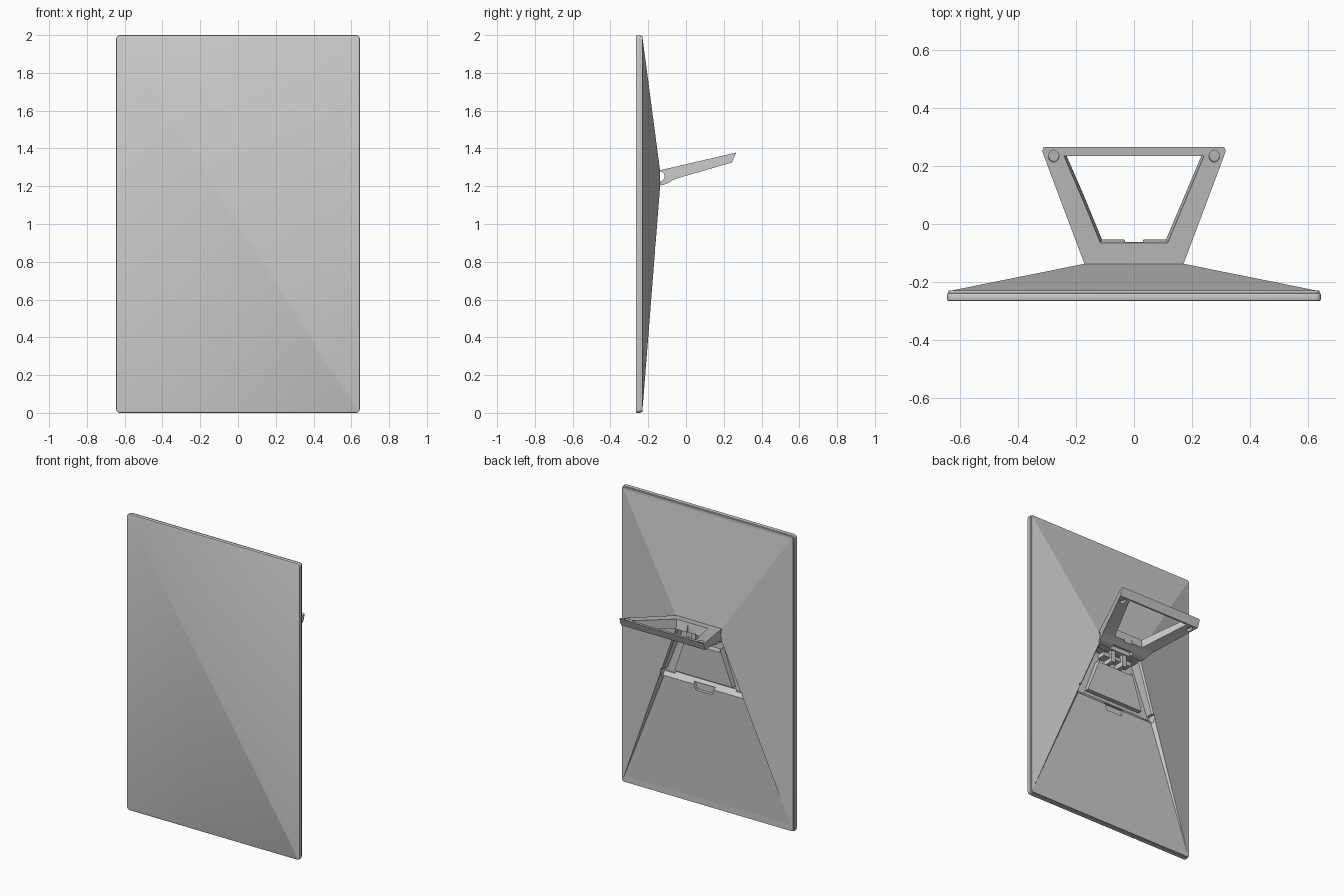
import bpy, bmesh, math

if "Cube" in bpy.data.objects:
    bpy.data.objects.remove(bpy.data.objects["Cube"])


def mesh_object(name, verts, faces):
    me = bpy.data.meshes.new(name)
    me.from_pydata(verts, [], faces)
    bm = bmesh.new()
    bm.from_mesh(me)
    bmesh.ops.recalc_face_normals(bm, faces=bm.faces)
    bm.to_mesh(me)
    bm.free()
    ob = bpy.data.objects.new(name, me)
    bpy.context.collection.objects.link(ob)
    return ob


def loft(name, a, b):
    """Solid between two matching rings of 3D points."""
    n = len(a)
    faces = [list(range(n)), list(range(n, 2 * n))]
    faces += [(i, (i + 1) % n, n + (i + 1) % n, n + i) for i in range(n)]
    return mesh_object(name, list(a) + list(b), faces)


def box(name, x0, x1, y0, y1, z0, z1):
    ring = [(x0, z0), (x1, z0), (x1, z1), (x0, z1)]
    return loft(name, [(x, y0, z) for x, z in ring], [(x, y1, z) for x, z in ring])


def apply_mod(ob, kind, **settings):
    mod = ob.modifiers.new(kind.title(), kind)
    for key, val in settings.items():
        setattr(mod, key, val)
    bpy.context.view_layer.objects.active = ob
    bpy.ops.object.modifier_apply(modifier=mod.name)


def boolean(ob, cutter, op='DIFFERENCE'):
    cutter.hide_render = True
    apply_mod(ob, 'BOOLEAN', operation=op, object=cutter, solver='EXACT')
    bpy.data.objects.remove(cutter)


def rounded_slab(name, half, z0, z1, y0, y1, r, bevel):
    """Upright plate with rounded corners and softened edges."""
    ring = []
    corners = [(half - r, z1 - r, 0), (r - half, z1 - r, 90),
               (r - half, z0 + r, 180), (half - r, z0 + r, 270)]
    for cx, cz, start in corners:
        for k in range(5):
            t = math.radians(start + 22.5 * k)
            ring.append((cx + r * math.cos(t), cz + r * math.sin(t)))
    ob = loft(name, [(x, y0, z) for x, z in ring], [(x, y1, z) for x, z in ring])
    if bevel:
        apply_mod(ob, 'BEVEL', width=bevel, segments=2, limit_method='ANGLE',
                  angle_limit=math.radians(50))
    return ob


# Screen slab and thin rim behind it
rounded_slab("screen_panel", 0.645, 0, 2, -0.265, -0.238, 0.02, 0.005)
rounded_slab("rear_rim", 0.639, 0.006, 1.994, -0.24, -0.229, 0.016, 0)

# Faceted back shell: pyramid-like, lower face sunk between its two hips
RIDGE, LOW, HIGH = -0.137, 1.2, 1.28
pts = []
for s in (-1, 1):
    pts += [(s * 0.637, -0.231, 0.008), (s * 0.637, -0.231, 1.992),
            (s * 0.17, RIDGE, HIGH), (s * 0.17, RIDGE, LOW), (s * 0.14, -0.17, LOW)]
shell = mesh_object("back_shell", pts, [
    (0, 1, 6, 5), (1, 2, 7, 6), (2, 3, 8, 7), (3, 4, 9, 8), (4, 0, 5, 9),
    (0, 1, 2, 3), (5, 6, 7, 8), (0, 3, 4), (5, 8, 9)])


def hip(z):
    return 0.16 + 0.396 * (LOW - z)


# Channel in the shell that the folded stand drops into
def channel(ring):
    boolean(shell, loft("channel_cutter", [(x, -0.218, z) for x, z in ring],
                        [(x, 0.0, z) for x, z in ring]))


for s in (-1, 1):
    channel([(s * hip(1.195), 1.195), (s * (hip(1.195) - 0.06), 1.195),
             (s * (hip(0.85) - 0.07), 0.85), (s * hip(0.85), 0.85)])
boolean(shell, box("pocket_cutter", -0.13, 0.13, -0.219, 0, 1.10, 1.194))
# sloped foot rest at the bottom of the channel, with a finger scoop
foot = [(-0.217, 0.88), (-0.217, 0.86), (-0.188, 0.825), (0, 0.825), (0, 0.88)]
boolean(shell, loft("foot_cutter", [(-0.305, y, z) for y, z in foot],
                    [(0.305, y, z) for y, z in foot]))
scoop = [(-0.08, 0.84), (-0.06, 0.79), (0.06, 0.79), (0.08, 0.84)]
boolean(shell, loft("scoop_cutter", [(x, -0.212, z) for x, z in scoop],
                    [(x, 0, z) for x, z in scoop]))

# Hinge hardware inside the pocket
for s, side in ((-1, "left"), (1, "right")):
    x0, x1 = sorted((s * 0.03, s * 0.06))
    box("hinge_arm_" + side, x0, x1, -0.222, -0.145, 1.12, 1.21)
    x0, x1 = sorted((s * 0.06, s * 0.11))
    box("hinge_lug_" + side, x0, x1, -0.222, -0.16, 1.15, 1.18)
box("hinge_crossbar", -0.03, 0.03, -0.222, -0.165, 1.155, 1.18)

# Fold-out stand: side profile with a round hinge hollow
profile = [(-0.14, 1.204), (-0.118, 1.207), (-0.095, 1.217), (-0.072, 1.231),
           (-0.05, 1.241), (0.243, 1.325), (0.265, 1.378), (-0.14, 1.284)]
for k in range(9):
    t = math.radians(90 - 22.5 * k)
    profile.append((-0.138 + 0.025 * math.cos(t), 1.252 + 0.027 * math.sin(t)))
stand = loft("fold_out_stand", [(-0.4, y, z) for y, z in profile],
             [(0.4, y, z) for y, z in profile])

# trapezoid outline seen from above, rounded outer corners
half = [(0.168, -0.145), (0.312, 0.238), (0.316, 0.252), (0.313, 0.262), (0.304, 0.27)]
plan = half + [(-x, y) for x, y in reversed(half)]
boolean(stand, loft("plan_cutter", [(x, y, 1.1) for x, y in plan],
                    [(x, y, 1.5) for x, y in plan]), 'INTERSECT')


# tapered central opening
def quad(xa, ya, xb, yb, z):
    return [(-xa, ya, z), (xa, ya, z), (xb, yb, z), (-xb, yb, z)]


boolean(stand, loft("opening_cutter", quad(0.107, -0.045, 0.208, 0.232, 1.2),
                    quad(0.125, -0.085, 0.247, 0.235, 1.40)))
boolean(stand, loft("latch_cutter", quad(0.03, -0.062, 0.04, -0.03, 1.15),
                    quad(0.03, -0.062, 0.04, -0.03, 1.45)))
# gap under the hinge bar for the hinge arms
boolean(stand, box("hinge_gap_cutter", -0.08, 0.08, -0.2, -0.105, 1.15, 1.226))


# Round pockets for the feet, upper and lower side of each outer corner
def pocket(x, y, z):
    tilt, n, r, h = math.radians(14), 20, 0.018, 0.02
    rings = []
    for e in (-h, h):
        ring = []
        for k in range(n):
            t = 2 * math.pi * k / n
            u, v = r * math.cos(t), 1.2 * r * math.sin(t)
            ring.append((x + u, y + v * math.cos(tilt) - e * math.sin(tilt),
                         z + v * math.sin(tilt) + e * math.cos(tilt)))
        rings.append(ring)
    return loft("foot_pocket_cutter", *rings)


for s in (-1, 1):
    boolean(stand, pocket(s * 0.277, 0.232, 1.378))
    boolean(stand, pocket(s * 0.270, 0.215, 1.312))

# Smooth only the rounded areas
bpy.ops.object.select_all(action='DESELECT')
for name in ("screen_panel", "rear_rim", "fold_out_stand"):
    ob = bpy.data.objects[name]
    ob.select_set(True)
    bpy.context.view_layer.objects.active = ob
bpy.ops.object.shade_smooth_by_angle(angle=math.radians(28))
